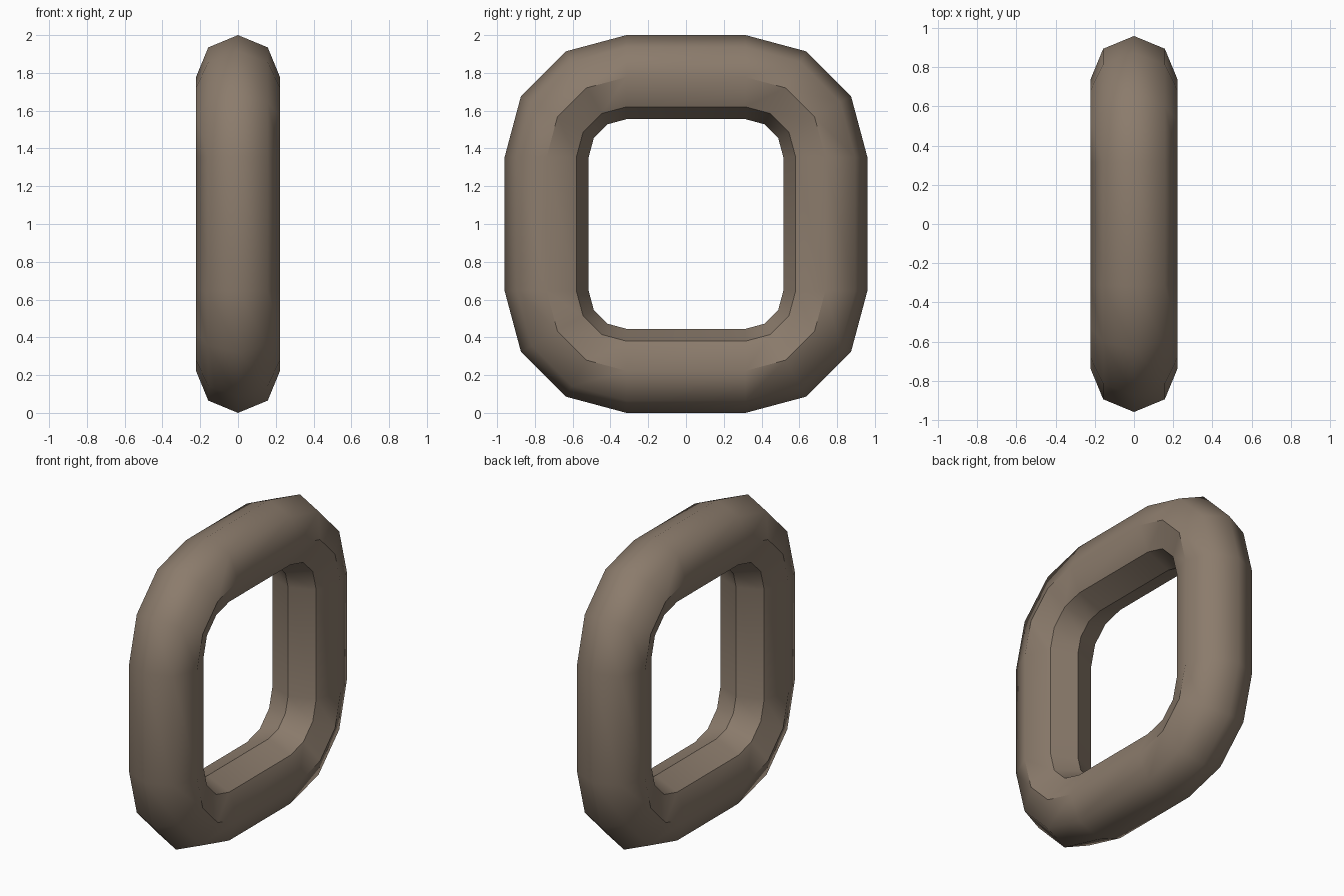
import bpy, bmesh, math

if "Cube" in bpy.data.objects:
    bpy.data.objects.remove(bpy.data.objects["Cube"])

CORNER_Y, CORNER_Z = 0.315, 0.355   # corner arc centres, from the link's middle
BEND, TUBE = 0.4225, 0.2225         # bend radius and tube radius
ARC, SIDES = 3, 8                   # segments per corner, sides of the tube

# Centre path: four corner arcs, each point has its arc centre and direction
path = []
for q, (sy, sz) in enumerate([(1, 1), (-1, 1), (-1, -1), (1, -1)]):
    for i in range(ARC + 1):
        a = math.pi / 2 * (q + i / ARC)
        path.append((sy * CORNER_Y, 1 + sz * CORNER_Z, math.cos(a), math.sin(a)))

# Sweep an octagon along the path
bm = bmesh.new()
rings = []
for cy, cz, dy, dz in path:
    ring = []
    for k in range(SIDES):
        t = 2 * math.pi * k / SIDES
        r = BEND + TUBE * math.cos(t)
        ring.append(bm.verts.new((TUBE * math.sin(t), cy + dy * r, cz + dz * r)))
    rings.append(ring)
n = len(rings)
for i in range(n):
    a, b = rings[i], rings[(i + 1) % n]
    for k in range(SIDES):
        m = (k + 1) % SIDES
        bm.faces.new((a[k], b[k], b[m], a[m])).smooth = True
bmesh.ops.recalc_face_normals(bm, faces=bm.faces)

# Hard edges: the three inner loops, plus the side loops around the corners
for i in range(n):
    corner = i % (ARC + 1) != ARC
    for k in (3, 4, 5) + ((2, 6) if corner else ()):
        bm.edges.get((rings[i][k], rings[(i + 1) % n][k])).smooth = False

mesh = bpy.data.meshes.new("chain_link")
bm.to_mesh(mesh)
bm.free()
mat = bpy.data.materials.new("dull brown metal")
mat.diffuse_color = (0.26, 0.2, 0.15, 1)
mat.use_nodes = True
mat.node_tree.nodes["Principled BSDF"].inputs["Base Color"].default_value = mat.diffuse_color
mesh.materials.append(mat)
link = bpy.data.objects.new("chain_link", mesh)
bpy.context.collection.objects.link(link)
